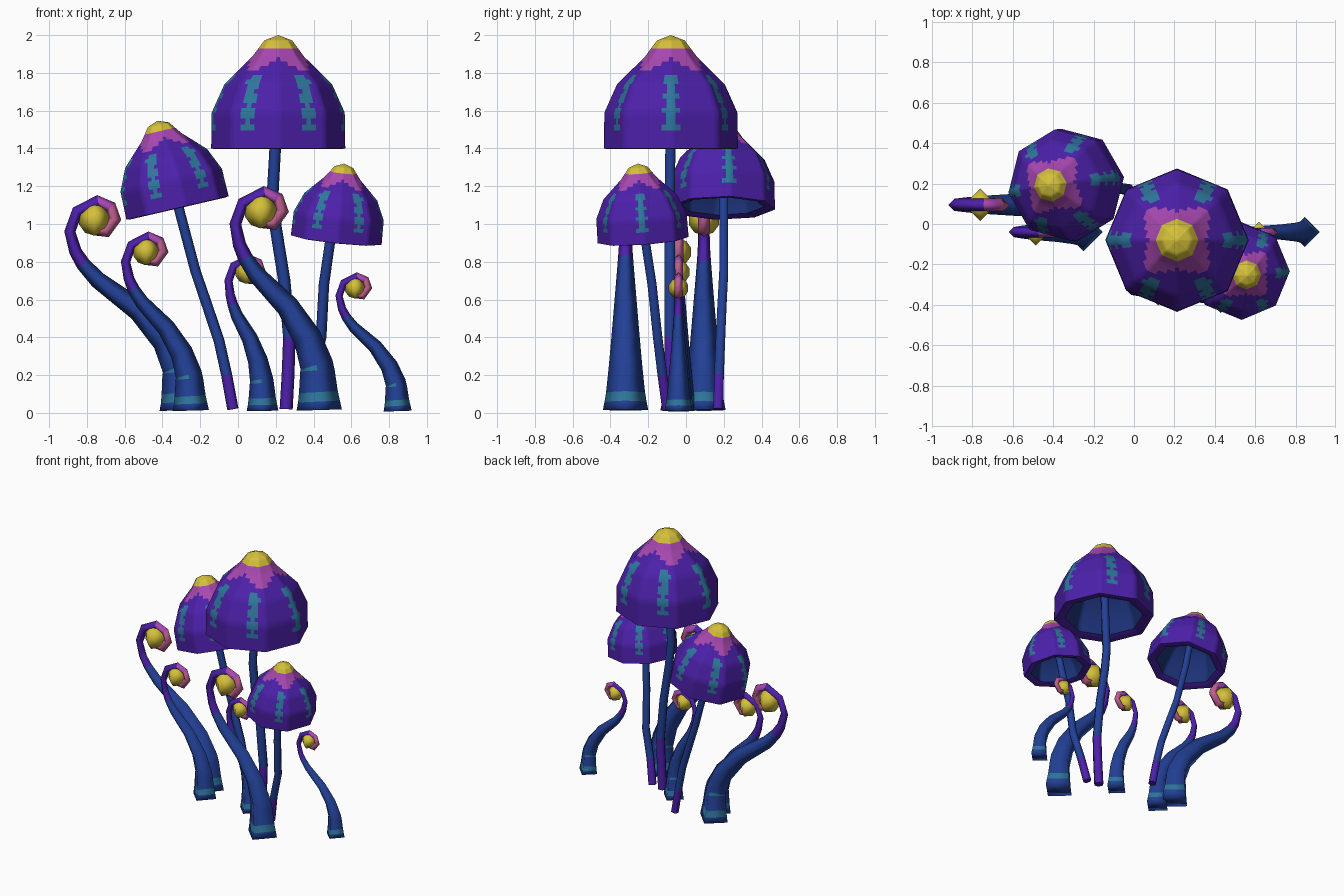
import bpy, bmesh, math
from mathutils import Vector, Matrix

if "Cube" in bpy.data.objects:
    bpy.data.objects.remove(bpy.data.objects["Cube"])


def material(name, r, g, b):
    m = bpy.data.materials.new(name)
    lin = [((c / 255 + 0.055) / 1.055) ** 2.4 for c in (r, g, b)]
    m.diffuse_color = (*lin, 1)
    m.use_nodes = True
    m.node_tree.nodes["Principled BSDF"].inputs["Base Color"].default_value = m.diffuse_color
    return m


PURPLE, BLUE, TEAL, MAGENTA, PINK, YELLOW, NAVY = range(7)
MATS = [material("purple", 76, 32, 170), material("deep_blue", 34, 64, 150),
        material("teal", 46, 118, 156), material("magenta", 168, 72, 176),
        material("dusty_pink", 190, 94, 142), material("yellow", 212, 192, 58),
        material("navy", 28, 50, 120)]


def finish(name, bm, angle):
    bmesh.ops.recalc_face_normals(bm, faces=bm.faces)
    me = bpy.data.meshes.new(name)
    bm.to_mesh(me)
    bm.free()
    for m in MATS:
        me.materials.append(m)
    ob = bpy.data.objects.new(name, me)
    bpy.context.collection.objects.link(ob)
    bpy.context.view_layer.objects.active = ob
    ob.select_set(True)
    bpy.ops.object.shade_smooth_by_angle(angle=math.radians(angle))
    ob.select_set(False)
    return ob


def tube(bm, path, radii, sides, colour):
    """Swept tube; colour(i, k, centre) picks the material of side k of segment i."""
    rings = []
    for i, p in enumerate(path):
        t = (path[min(i + 1, len(path) - 1)] - path[max(i - 1, 0)]).normalized()
        n = Vector((0, 1, 0)).cross(t).normalized()
        b = t.cross(n)
        rings.append([bm.verts.new(p + radii[i] * (n * math.cos(a) + b * math.sin(a)))
                      for a in (2 * math.pi * k / sides for k in range(sides))])
    for i in range(len(rings) - 1):
        for k in range(sides):
            j = (k + 1) % sides
            f = bm.faces.new((rings[i][k], rings[i][j], rings[i + 1][j], rings[i + 1][k]))
            f.material_index = colour(i, k, f.calc_center_median())
    for r, i in ((rings[0], 0), (rings[-1], len(rings) - 2)):
        f = bm.faces.new(r)
        f.material_index = colour(i, 0, f.calc_center_median())


# ---------- mushroom caps: eight-sided hollow domes ----------
OUTER = [(.355, 0), (.352, .19), (.285, .34), (.138, .485), (.073, .572), (0, .6)]
INNER = [(.355, 0), (.33, -.004), (.278, .015), (.272, .08), (.2, .28), (0, .36)]


def cap_colour(c):
    """Yellow tip, wavy magenta collar, six teal streaks, purple elsewhere."""
    a, r, h = math.atan2(c.y, c.x), math.hypot(c.x, c.y), c.z / .6
    if h > .89:
        return YELLOW
    if h > .735 - .055 * math.cos(4 * (a - math.pi / 4)):
        return MAGENTA
    off = (a + math.pi / 6) % (math.pi / 3) - math.pi / 6
    width = .031 + .012 * math.sin(h * 45)
    if .17 < h < .63 and abs(off) * r < width:
        return TEAL
    return PURPLE


def cap(name, centre, size, tilt_x, tilt_y, turn):
    bm = bmesh.new()
    sub = 10

    def shell(profile, steps, colour):
        rows = []
        for (r0, z0), (r1, z1) in zip(profile, profile[1:]):
            for s in range(steps):
                rows.append((r0 + (r1 - r0) * s / steps, z0 + (z1 - z0) * s / steps))
        grid = []
        for r, z in rows:
            ring = []
            for k in range(8):
                p = Vector((math.cos(k * math.pi / 4), math.sin(k * math.pi / 4), 0))
                q = Vector((math.cos((k + 1) * math.pi / 4), math.sin((k + 1) * math.pi / 4), 0))
                ring += [bm.verts.new(p.lerp(q, s / sub) * r + Vector((0, 0, z)))
                         for s in range(sub)]
            grid.append(ring)
        n = 8 * sub
        tip = bm.verts.new((0, 0, profile[-1][1]))
        for i in range(len(grid)):
            for k in range(n):
                j = (k + 1) % n
                if i + 1 < len(grid):
                    f = bm.faces.new((grid[i][k], grid[i][j], grid[i + 1][j], grid[i + 1][k]))
                else:
                    f = bm.faces.new((grid[i][k], grid[i][j], tip))
                f.material_index = colour(f.calc_center_median())

    shell(OUTER, 6, cap_colour)
    shell(INNER, 1, lambda c: PURPLE if c.z < .03 else NAVY)
    bmesh.ops.remove_doubles(bm, verts=bm.verts, dist=1e-5)
    bmesh.ops.transform(bm, verts=bm.verts, matrix=Matrix.Translation(centre)
                        @ Matrix.Rotation(math.radians(tilt_x), 4, 'X')
                        @ Matrix.Rotation(math.radians(tilt_y), 4, 'Y')
                        @ Matrix.Rotation(math.radians(turn), 4, 'Z')
                        @ Matrix.Scale(size, 4))
    finish(name, bm, 60)


cap("large_cap", (.213, -.08, 1.4), 1, 0, 0, 0)
cap("left_cap", (-.32, .193, 1.085), .79, 0, -13, 8)
cap("right_cap", (.52, -.227, .915), .68, 4, 6, 0)


# ---------- slim mushroom stems ----------
def stem(name, pts, radius, purple_below):
    bm = bmesh.new()
    path = [Vector(p) for p in pts]
    radii = [radius * (1.15 - .15 * i / (len(path) - 1)) for i in range(len(path))]
    tube(bm, path, radii, 6, lambda i, k, c: PURPLE if c.z < purple_below else BLUE)
    finish(name, bm, 70)


stem("large_stem", [(.255, -.085, .02), (.265, -.085, .2), (.272, -.085, .4), (.245, -.085, .7),
                    (.2, -.085, .98), (.183, -.085, 1.15), (.197, -.083, 1.4), (.21, -.08, 1.7)],
     .03, .35)
stem("left_stem", [(-.027, .17, .02), (-.06, .175, .2), (-.1, .182, .38), (-.16, .19, .56),
                   (-.225, .2, .75), (-.31, .2, 1.07), (-.36, .2, 1.32)], .026, .25)
stem("right_stem", [(.35, -.1, .02), (.385, -.125, .2), (.44, -.15, .4), (.455, -.18, .68),
                    (.488, -.215, .91), (.52, -.235, 1.12)], .026, .25)

# ---------- curled tentacles: diamond section, leaning, hooked tip with bulb ----------
# lower part: (share of lean, height, radius) on a 1.2 high tentacle
TRUNK = [(1, .015, .12), (.997, .06, .111), (.99, .11, .103), (.978, .225, .091),
         (.968, .255, .088), (.857, .40, .075), (.62, .565, .061), (.25, .733, .047),
         (.12, .82, .04), (.05, .89, .035), (0, 1.0, .031)]
# hook: (x from neck, height, radius)
HOOK = [(.04, 1.11, .032), (.155, 1.168, .033), (.225, 1.135, .034), (.25, 1.07, .034),
        (.2, 1.0, .034), (.125, 1.01, .03)]


def tentacle(name, base_x, y, lean, s):
    bm = bmesh.new()
    neck = base_x - lean
    path = [Vector((neck + u * lean, y, z * s)) for u, z, r in TRUNK]
    path += [Vector((neck + x * s, y, z * s)) for x, z, r in HOOK]
    radii = [p[2] * s for p in TRUNK + HOOK]

    def colour(i, k, c):
        # teal ring near the foot and a half ring above it
        if i == 1 or (i == 3 and k in (1, 2)):
            return TEAL
        return BLUE if i < 8 else PURPLE if i < 12 else MAGENTA if i < 13 else PINK

    tube(bm, path, radii, 4, colour)
    # yellow bulb held in the curl
    m = Matrix.Translation((neck + .135 * s, y, 1.065 * s))
    bulb = bmesh.ops.create_uvsphere(bm, u_segments=4, v_segments=5, radius=.088 * s, matrix=m)
    for f in {f for v in bulb["verts"] for f in v.link_faces}:
        f.material_index = YELLOW
    finish(name, bm, 100)


tentacle("tentacle_far_left", -.30, .095, .59, .96)
tentacle("tentacle_left", -.25, -.04, .345, .8)
tentacle("tentacle_middle", .13, -.04, .18, .7)
tentacle("tentacle_front", .43, -.32, .444, 1)
tentacle("tentacle_right", .845, -.04, .31, .62)
